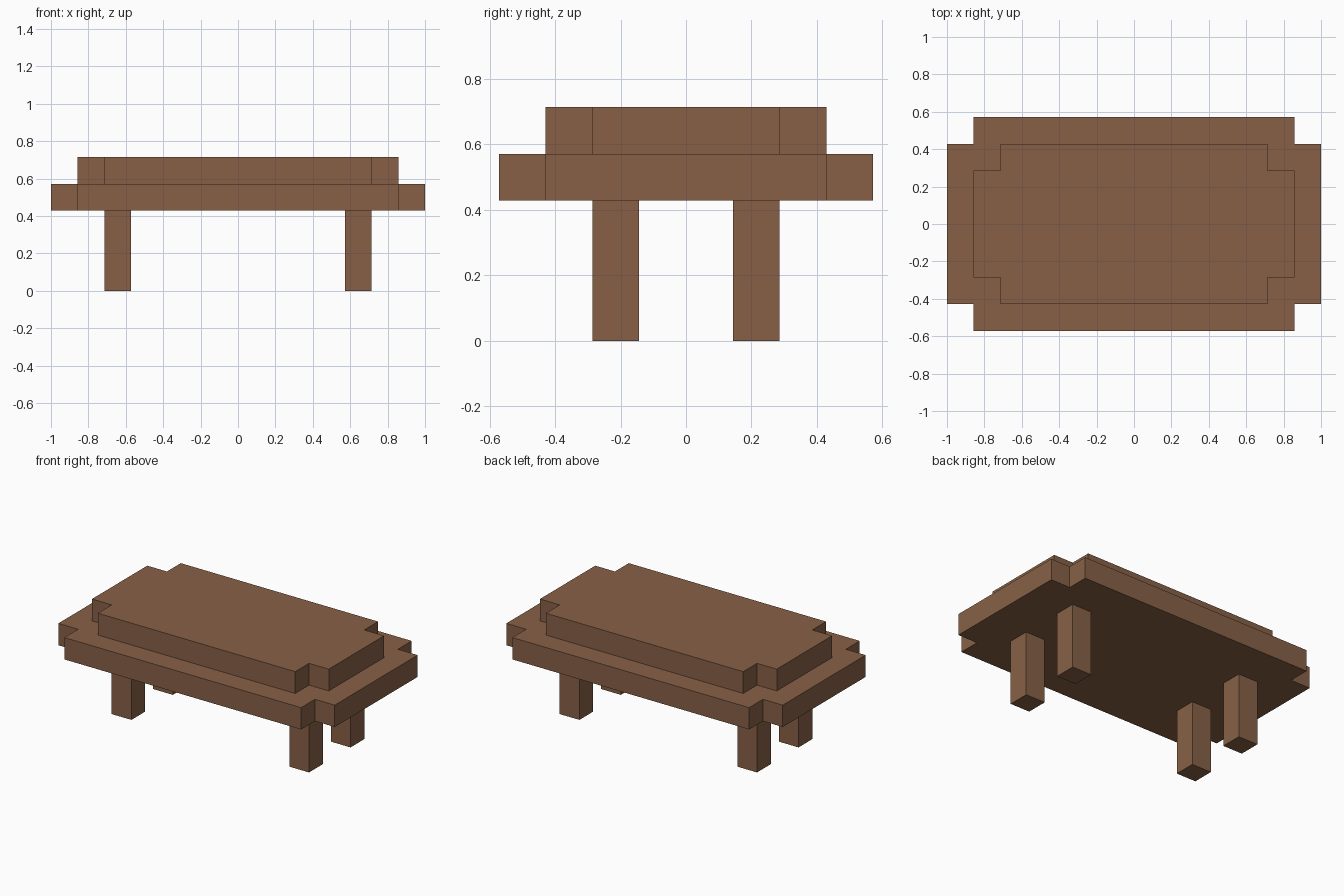
import bpy, bmesh

U = 1 / 7  # block size

cube = bpy.data.objects.get("Cube")
if cube:
    bpy.data.objects.remove(cube, do_unlink=True)

wood = bpy.data.materials.new("brown_wood")
wood.use_nodes = True
colour = (0.242, 0.118, 0.062, 1)
wood.diffuse_color = colour
wood.node_tree.nodes["Principled BSDF"].inputs["Base Color"].default_value = colour


def prism(name, outline, z0, z1):
    """Extrude an outline, given in blocks, from z0 up to z1."""
    bm = bmesh.new()
    face = bm.faces.new([bm.verts.new((x * U, y * U, z0 * U)) for x, y in outline])
    top = bmesh.ops.extrude_face_region(bm, geom=[face])["geom"]
    bmesh.ops.translate(bm, vec=(0, 0, (z1 - z0) * U),
                        verts=[g for g in top if isinstance(g, bmesh.types.BMVert)])
    bmesh.ops.recalc_face_normals(bm, faces=bm.faces)
    mesh = bpy.data.meshes.new(name)
    bm.to_mesh(mesh)
    bm.free()
    mesh.materials.append(wood)
    obj = bpy.data.objects.new(name, mesh)
    bpy.context.collection.objects.link(obj)
    return obj


def notched(hx, hy):
    """Rectangle outline with a one-block notch in each corner."""
    quarter = [(hx, hy - 1), (hx - 1, hy - 1), (hx - 1, hy)]
    left = quarter + [(-x, y) for x, y in reversed(quarter)]
    return left + [(-x, -y) for x, y in left]


# Two stacked slabs
prism("lower_slab", notched(7, 4), 3, 4)
prism("upper_slab", notched(6, 3), 4, 5)

# Four square legs
for sx, side in ((1, "left"), (-1, "right")):
    for sy, end in ((-1, "front"), (1, "back")):
        square = [(4, 1), (5, 1), (5, 2), (4, 2)]
        prism(f"{end}_{side}_leg", [(sx * x, sy * y) for x, y in square], 0, 3)
